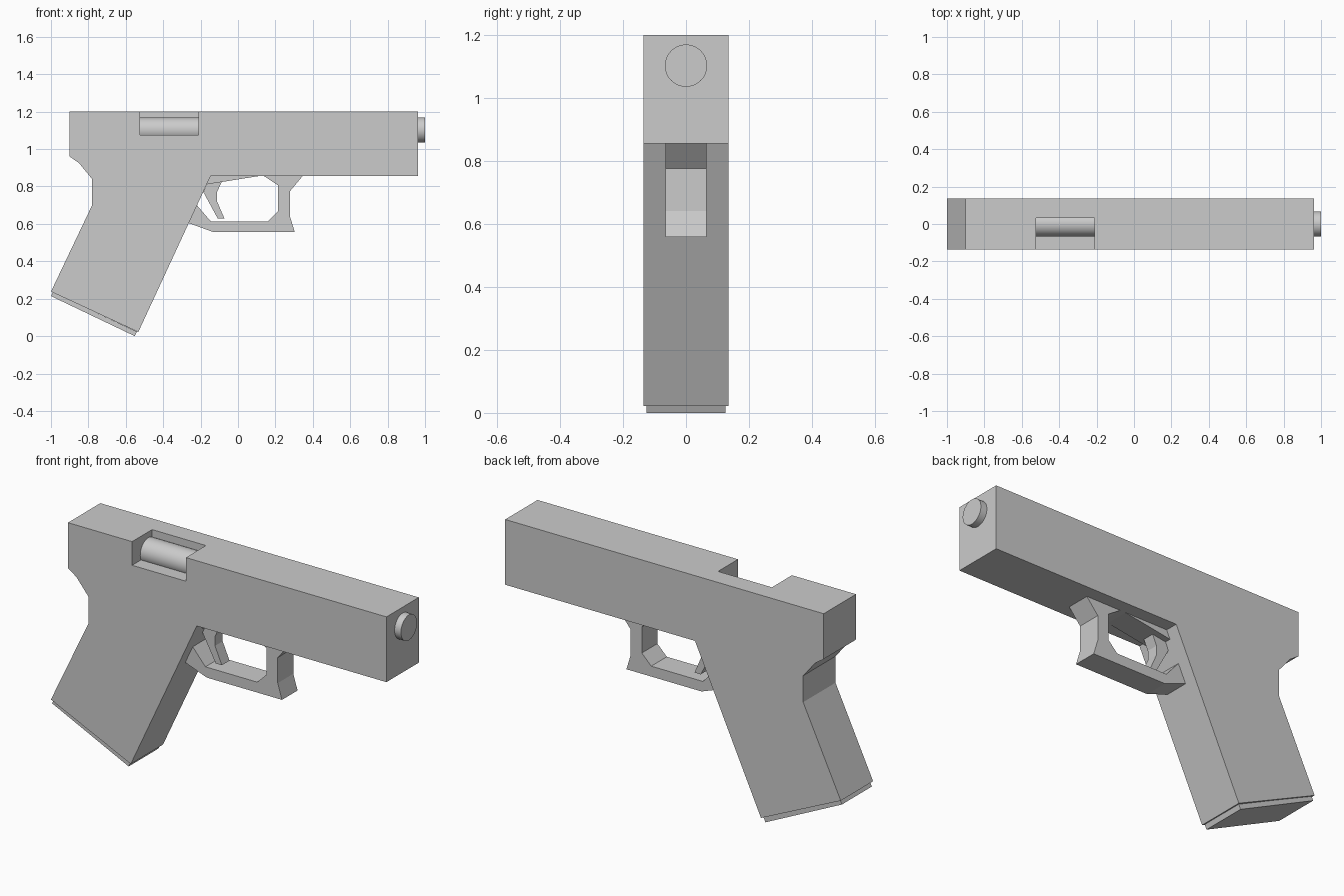
import bpy, bmesh, math
from mathutils import Vector

if "Cube" in bpy.data.objects:
    bpy.data.objects.remove(bpy.data.objects["Cube"])


def extrude_profile(name, pts, y0, y1):
    """Extrude an (x, z) outline between two y positions."""
    bm = bmesh.new()
    face = bm.faces.new([bm.verts.new((x, y0, z)) for x, z in pts])
    ext = bmesh.ops.extrude_face_region(bm, geom=[face])
    verts = [g for g in ext["geom"] if isinstance(g, bmesh.types.BMVert)]
    bmesh.ops.translate(bm, verts=verts, vec=Vector((0, y1 - y0, 0)))
    bmesh.ops.recalc_face_normals(bm, faces=bm.faces)
    mesh = bpy.data.meshes.new(name)
    bm.to_mesh(mesh)
    bm.free()
    obj = bpy.data.objects.new(name, mesh)
    bpy.context.collection.objects.link(obj)
    return obj


# Slide and grip in one outline
body = extrude_profile("body", [
    (-0.90, 1.20), (0.963, 1.20), (0.963, 0.855), (-0.147, 0.855),
    (-0.533, 0.022), (-1.0, 0.238), (-0.78, 0.70), (-0.78, 0.84),
    (-0.85, 0.925), (-0.90, 0.96)], -0.135, 0.135)

# Side port cut into the top of the slide
cutter = extrude_profile("port_cutter", [
    (-0.525, 1.075), (-0.21, 1.075), (-0.21, 1.3), (-0.525, 1.3)], -0.3, 0.032)
cutter.hide_render = True
cut = body.modifiers.new("port", 'BOOLEAN')
cut.operation = 'DIFFERENCE'
cut.solver = 'EXACT'
cut.object = cutter
bpy.context.view_layer.objects.active = body
bpy.ops.object.modifier_apply(modifier=cut.name)
bpy.data.objects.remove(cutter)

# Barrel, seen in the port and at the front end
x0, x1 = -0.56, 1.0
bpy.ops.mesh.primitive_cylinder_add(
    vertices=48, radius=0.067, depth=x1 - x0,
    location=((x0 + x1) / 2, 0, 1.102), rotation=(0, math.pi / 2, 0))
bpy.context.object.name = "barrel"
bpy.ops.object.shade_smooth_by_angle(angle=math.radians(30))

# Plate under the grip
extrude_profile("base_plate", [
    (-0.99, 0.235), (-1.0, 0.214), (-0.552, 0.0), (-0.541, 0.024)], -0.125, 0.125)

# Guard loop
extrude_profile("trigger_guard", [
    (0.345, 0.855), (0.278, 0.775), (0.278, 0.64), (0.303, 0.558),
    (-0.137, 0.558), (-0.265, 0.605), (-0.22, 0.70), (-0.145, 0.613),
    (0.158, 0.613), (0.213, 0.668), (0.213, 0.807), (0.14, 0.855)], -0.065, 0.065)

# Sloped wedge under the slide
extrude_profile("frame_wedge", [
    (-0.147, 0.857), (0.12, 0.857), (-0.17, 0.811)], -0.065, 0.065)

# Curved trigger
extrude_profile("trigger", [
    (-0.16, 0.83), (-0.085, 0.83), (-0.112, 0.77), (-0.112, 0.72),
    (-0.072, 0.628), (-0.108, 0.628), (-0.185, 0.77)], -0.032, 0.032)
